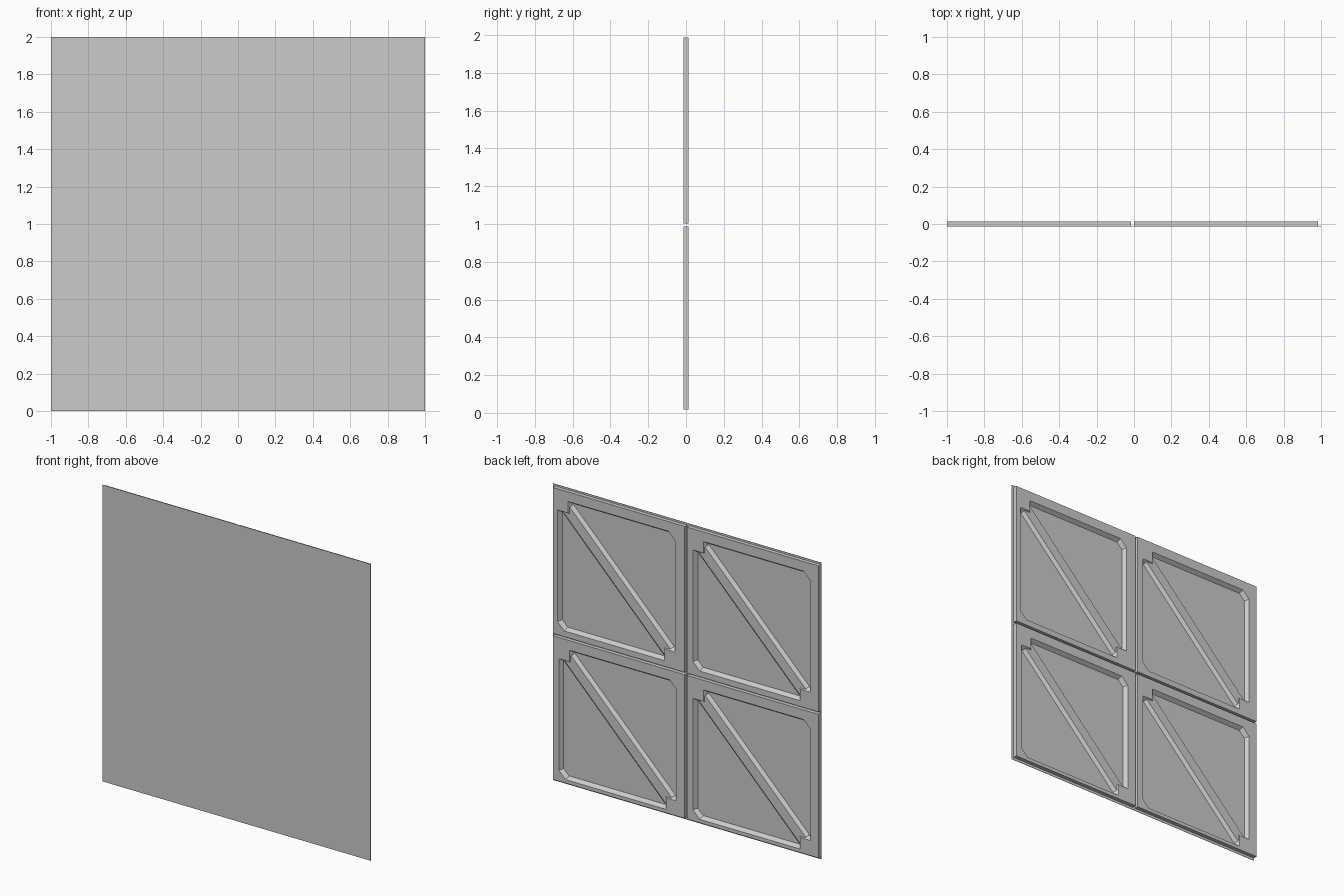
import bpy, bmesh

if "Cube" in bpy.data.objects:
    bpy.data.objects.remove(bpy.data.objects["Cube"])

FRONT, BACK = -0.014, 0.014      # depth range of the panel
SLOPE = 0.018                    # run of the sloped recess walls
NOTCH, CUT = 0.078, 0.05         # corner block size, corner cut size

grey = bpy.data.materials.new("plain_grey")
grey.diffuse_color = (0.6, 0.6, 0.6, 1)
grey.use_nodes = True
grey.node_tree.nodes["Principled BSDF"].inputs["Base Color"].default_value = grey.diffuse_color


def finish(bm, name):
    bmesh.ops.recalc_face_normals(bm, faces=bm.faces)
    mesh = bpy.data.meshes.new(name)
    bm.to_mesh(mesh)
    bm.free()
    mesh.materials.append(grey)
    ob = bpy.data.objects.new(name, mesh)
    bpy.context.collection.objects.link(ob)
    return ob


def loop(bm, pts, y):
    return [bm.verts.new((x, y, z)) for x, z in pts]


def bridge(bm, a, b):
    n = len(a)
    for i in range(n):
        bm.faces.new((a[i], a[(i + 1) % n], b[(i + 1) % n], b[i]))


def opening(x0, x1, z0, z1, inset):
    """Recess outline: two cut corners, two square corner blocks."""
    x0, x1, z0, z1 = x0 + inset, x1 - inset, z0 + inset, z1 - inset
    c, n = CUT - 0.586 * inset, NOTCH
    return [(x0, z0 + n), (x0 + n, z0 + n), (x0 + n, z0), (x1 - c, z0),
            (x1, z0 + c), (x1, z1 - n), (x1 - n, z1 - n), (x1 - n, z1),
            (x0 + c, z1), (x0, z1 - c)]


def frame(name, outer, hole):
    """Flat border with sloped inner walls."""
    x0, x1, z0, z1 = outer
    rect = [(x0, z0), (x1, z0), (x1, z1), (x0, z1)]
    bm = bmesh.new()
    rim, foot = loop(bm, rect, BACK), loop(bm, rect, FRONT + 0.001)
    lip = loop(bm, opening(*hole, 0), BACK)
    base = loop(bm, opening(*hole, SLOPE), FRONT + 0.001)
    bridge(bm, rim, foot)
    bridge(bm, lip, base)
    edges = [bm.edges.get((lp[i - 1], lp[i])) for lp in (rim, lip) for i in range(len(lp))]
    bmesh.ops.triangle_fill(bm, edges=edges, use_beauty=True, normal=(0, 1, 0))
    finish(bm, name)


def brace(name, hole):
    """Diagonal rib with sloped sides between the two corner blocks."""
    x0, x1, z0, z1 = hole
    e = NOTCH * 0.8
    ends = [(x0 + e, z0 + e), (x1 - e, z1 - e)]

    def strip(w):
        (ax, az), (bx, bz) = ends
        return [(ax - w, az + w), (ax + w, az - w), (bx + w, bz - w), (bx - w, bz + w)]

    bm = bmesh.new()
    top = loop(bm, strip(0.024), BACK - 0.007)
    foot = loop(bm, strip(0.039), FRONT + 0.001)
    bridge(bm, top, foot)
    bm.faces.new(top)
    finish(bm, name)


# thin front sheet covering the whole square
bm = bmesh.new()
square = [(-1, 0), (1, 0), (1, 2), (-1, 2)]
a, b = loop(bm, square, FRONT), loop(bm, square, FRONT + 0.002)
bridge(bm, a, b)
bm.faces.new(a)
bm.faces.new(b)
finish(bm, "front_sheet")

# four framed panels on the back, separated by narrow channels
for cx, xs in ((-1, "left"), (0, "right")):
    for cz, zs in ((0, "lower"), (1, "upper")):
        shift = 0.01 if cx == 0 and cz == 1 else 0
        outer = (cx, cx + 0.983, cz + (0.018 if cz == 0 else 0.003), cz + 0.987)
        hole = (cx + 0.063 + shift, cx + 0.938 + shift, cz + 0.042, cz + 0.922)
        frame(f"{zs}_{xs}_frame", outer, hole)
        brace(f"{zs}_{xs}_brace", hole)
